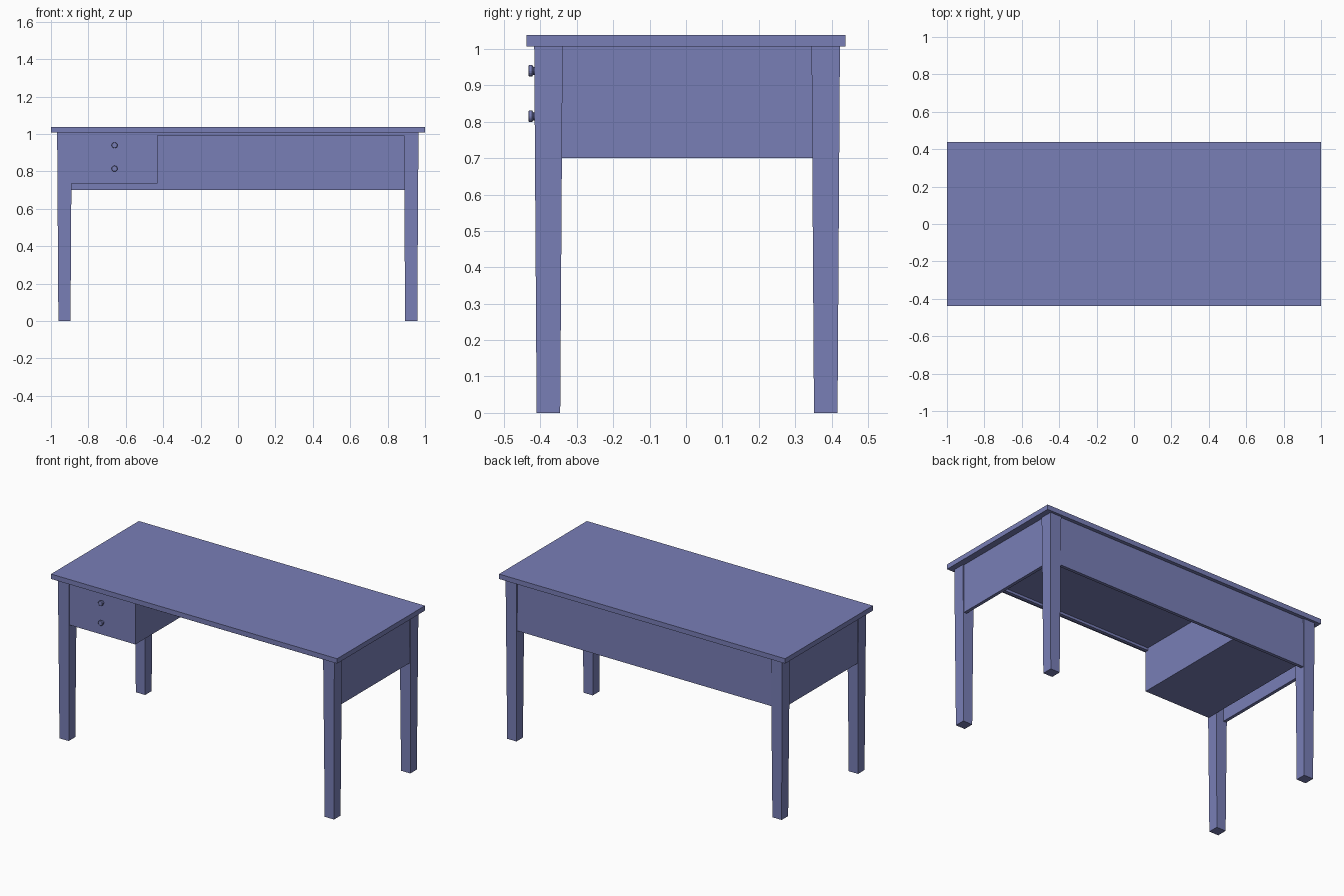
import bpy, bmesh
from math import pi
from mathutils import Matrix

if "Cube" in bpy.data.objects:
    bpy.data.objects.remove(bpy.data.objects["Cube"])

CX, CY = -0.001, 0.003   # frame centre sits slightly off the tabletop centre

paint = bpy.data.materials.new("blue_paint")
paint.diffuse_color = (0.19, 0.21, 0.47, 1)
paint.use_nodes = True
paint.node_tree.nodes["Principled BSDF"].inputs["Base Color"].default_value = paint.diffuse_color


def finish(name, bm):
    bmesh.ops.recalc_face_normals(bm, faces=bm.faces)
    me = bpy.data.meshes.new(name)
    bm.to_mesh(me)
    bm.free()
    me.materials.append(paint)
    ob = bpy.data.objects.new(name, me)
    bpy.context.collection.objects.link(ob)
    return ob


def box(name, x, y, z, foot=1.0):
    """Box from axis ranges; foot scales the bottom face for a taper."""
    bm = bmesh.new()
    bmesh.ops.create_cube(bm, size=1)
    mx, my = sum(x) / 2, sum(y) / 2
    for v in bm.verts:
        s = foot if v.co.z < 0 else 1.0
        v.co = (mx + v.co.x * (x[1] - x[0]) * s,
                my + v.co.y * (y[1] - y[0]) * s,
                z[1] if v.co.z > 0 else z[0])
    return finish(name, bm)


# Tabletop
box("tabletop", (-1, 1), (-0.4385, 0.4385), (1.007, 1.038))

# Tapered legs
for sx, side in ((-1, "left"), (1, "right")):
    for sy, end in ((-1, "front"), (1, "back")):
        x, y = CX + sx * 0.927, CY + sy * 0.381
        box(f"{end}_{side}_leg", (x - 0.039, x + 0.039),
            (y - 0.039, y + 0.039), (0, 1.007), foot=0.83)

# Side panels between the legs, slightly recessed
for sx, side in ((-1, "left"), (1, "right")):
    xs = sorted((CX + sx * 0.959, CX + sx * 0.939))
    box(f"{side}_panel", xs, (CY - 0.344, CY + 0.344), (0.7, 1.007))

# Back panel and slim front rail
box("back_panel", (CX - 0.89, CX + 0.89), (CY + 0.393, CY + 0.413), (0.7, 1.007))
box("front_rail", (-0.43, CX + 0.89), (CY - 0.414, CY - 0.394), (0.991, 1.007))

# Drawer case hung between the left legs
box("drawer_case", (CX - 0.89, -0.43), (CY - 0.414, CY + 0.393), (0.735, 1.007))

# Turned knobs: (radius, distance out from the drawer front)
profile = [(0.011, 0.0), (0.011, 0.008), (0.016, 0.012), (0.016, 0.02), (0.014, 0.022)]
SIDES = 16
for z, name in ((0.94, "upper_knob"), (0.815, "lower_knob")):
    bm = bmesh.new()
    rings = []
    for r, d in profile:
        ring = bmesh.ops.create_circle(
            bm, segments=SIDES, radius=r,
            matrix=Matrix.Translation((-0.66, CY - 0.414 - d, z)) @ Matrix.Rotation(pi / 2, 4, 'X'))
        rings.append(ring["verts"])
    for a, b in zip(rings, rings[1:]):
        for i in range(SIDES):
            j = (i + 1) % SIDES
            bm.faces.new((a[i], a[j], b[j], b[i]))
    bm.faces.new(rings[-1])
    bm.faces.new(rings[0])
    finish(name, bm)
